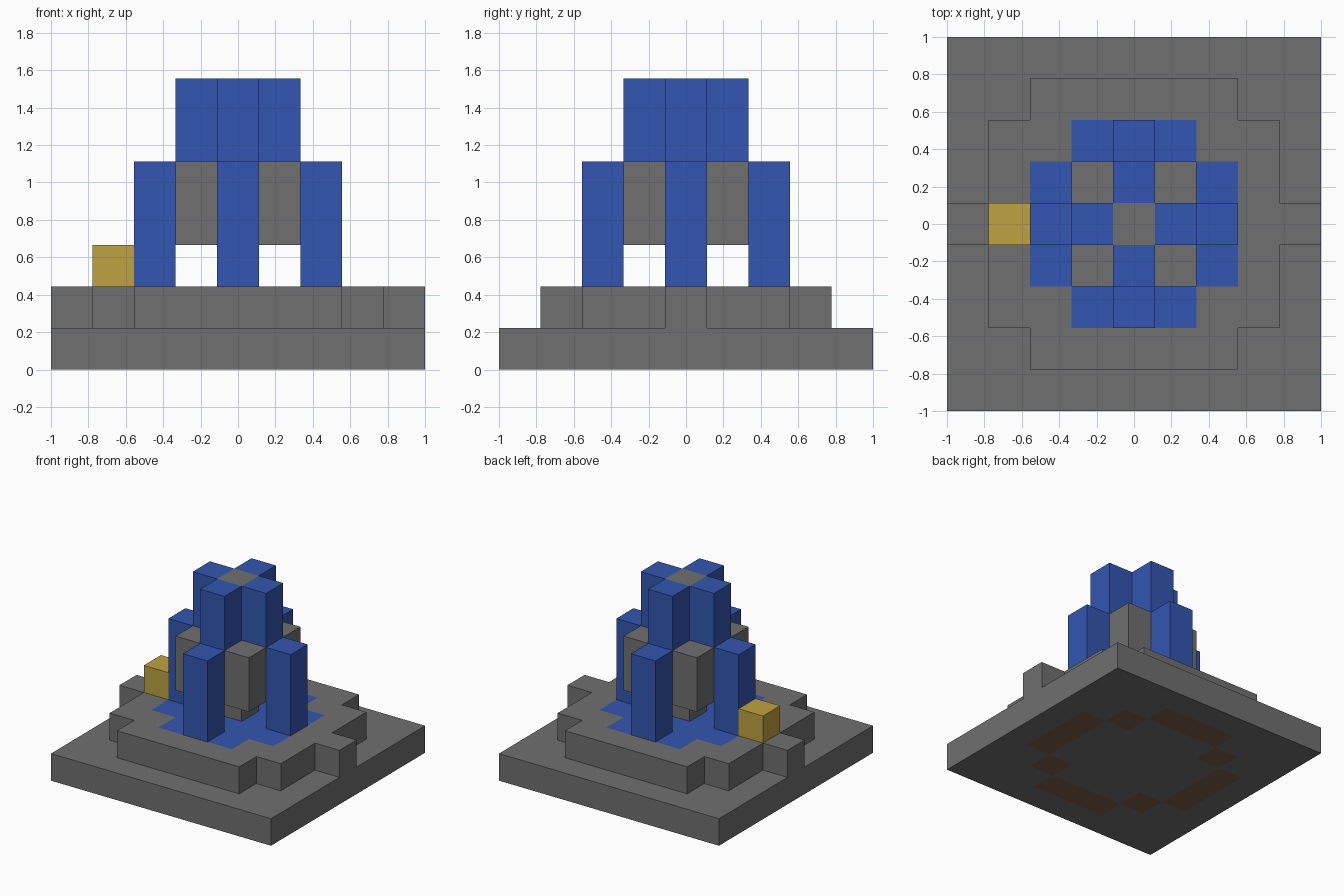
import bpy, bmesh

if "Cube" in bpy.data.objects:
    bpy.data.objects.remove(bpy.data.objects["Cube"])

U = 2 / 9  # one block


def material(name, rgb):
    m = bpy.data.materials.new(name)
    m.use_nodes = True
    m.diffuse_color = (*rgb, 1)
    m.node_tree.nodes["Principled BSDF"].inputs["Base Color"].default_value = (*rgb, 1)
    return m


stone = material("grey stone", (0.16, 0.16, 0.16))
water = material("blue water", (0.034, 0.093, 0.44))
gold = material("gold", (0.52, 0.36, 0.052))
earth = material("brown earth", (0.21, 0.115, 0.07))


def slab(name, cells, z0, z1, mats, accent_top=(), accent_bottom=()):
    """Solid made of grid cells; accent cells get the second material."""
    cells = set(cells)
    bm = bmesh.new()

    def quad(points, slot=0):
        face = bm.faces.new([bm.verts.new([c * U for c in p]) for p in points])
        face.material_index = slot

    for i, j in sorted(cells):
        a, b, c, d = i - 0.5, i + 0.5, j - 0.5, j + 0.5
        ring = [(a, c), (b, c), (b, d), (a, d)]
        quad([(x, y, z1) for x, y in ring], int((i, j) in accent_top))
        quad([(x, y, z0) for x, y in reversed(ring)], int((i, j) in accent_bottom))
        for k, step in enumerate([(0, -1), (1, 0), (0, 1), (-1, 0)]):
            if (i + step[0], j + step[1]) not in cells:
                p, q = ring[k], ring[(k + 1) % 4]
                quad([(*p, z0), (*q, z0), (*q, z1), (*p, z1)])
    bmesh.ops.remove_doubles(bm, verts=bm.verts, dist=0.001)
    mesh = bpy.data.meshes.new(name)
    bm.to_mesh(mesh)
    bm.free()
    for m in mats:
        mesh.materials.append(m)
    obj = bpy.data.objects.new(name, mesh)
    bpy.context.collection.objects.link(obj)


def square(r):
    return {(i, j) for i in range(-r, r + 1) for j in range(-r, r + 1)}


def notched(r):
    """Square with its four corner cells removed."""
    return {c for c in square(r) if abs(c[0]) + abs(c[1]) < 2 * r}


# Square base, with a ring of earth showing on its underside
earth_ring = {(i, j) for i, j in square(3)
              if max(abs(i), abs(j)) == 3 and min(abs(i), abs(j)) < 2
              or abs(i) == abs(j) == 2}
slab("base", square(4), 0, 1, [stone, earth], accent_bottom=earth_ring)

# Raised basin with side steps and a flush pool
slab("basin", notched(3) | {(-4, 0), (4, 0)}, 1, 2, [stone, water], accent_top=notched(2))

# Central stem, upper bowl and core
slab("stem", [(0, 0)], 2, 3, [stone])
slab("upper_bowl", square(1), 3, 5, [stone])
slab("core", [(0, 0)], 5, 7, [stone])

# Falling water on the four sides
for side, (i, j) in {"front": (0, -1), "back": (0, 1), "left": (1, 0), "right": (-1, 0)}.items():
    slab(side + "_upper_fall", [(i, j)], 5, 7, [water])
    slab(side + "_lower_fall", [(2 * i, 2 * j)], 2, 5, [water])

# Gold block on the right rim
slab("gold_block", [(-3, 0)], 2, 3, [gold])
